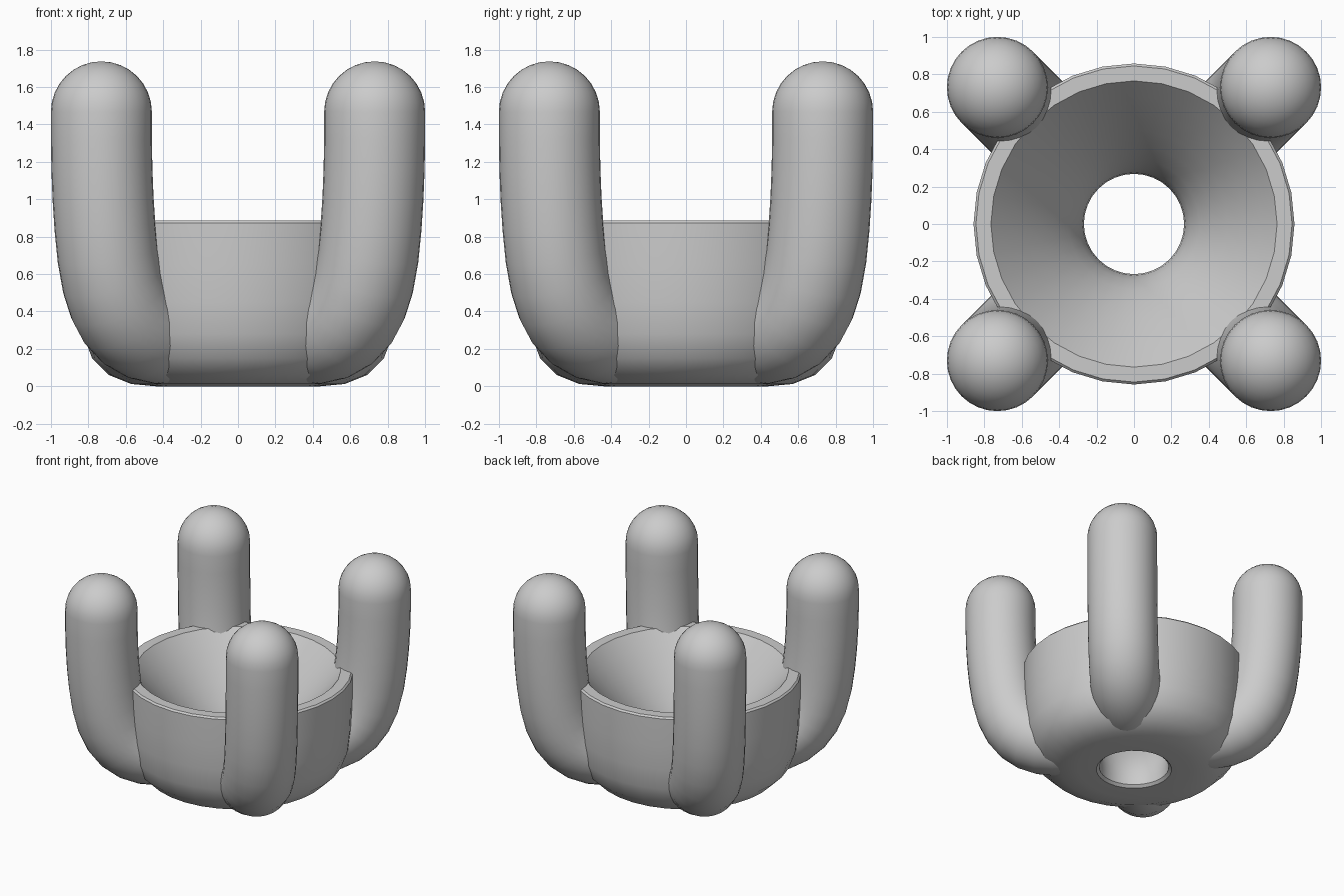
import bpy, bmesh, math
from mathutils import Vector

if "Cube" in bpy.data.objects:
    bpy.data.objects.remove(bpy.data.objects["Cube"])

grey = bpy.data.materials.new("plain grey")
grey.diffuse_color = (0.6, 0.6, 0.6, 1)
grey.use_nodes = True
grey.node_tree.nodes["Principled BSDF"].inputs["Base Color"].default_value = grey.diffuse_color


def make_object(name, bm):
    bmesh.ops.recalc_face_normals(bm, faces=bm.faces)
    mesh = bpy.data.meshes.new(name)
    bm.to_mesh(mesh)
    bm.free()
    mesh.materials.append(grey)
    obj = bpy.data.objects.new(name, mesh)
    bpy.context.collection.objects.link(obj)
    bpy.ops.object.select_all(action='DESELECT')
    obj.select_set(True)
    bpy.context.view_layer.objects.active = obj
    bpy.ops.object.shade_smooth_by_angle(angle=math.radians(35))
    return obj


def bridge(bm, rings):
    for a, b in zip(rings, rings[1:]):
        n = len(a)
        for i in range(n):
            j = (i + 1) % n
            bm.faces.new((a[i], a[j], b[j], b[i]))


def lathe(name, profile, segs=32):
    bm = bmesh.new()
    rings = []
    for r, z in profile:
        rings.append([bm.verts.new((r * math.cos(math.tau * i / segs),
                                    r * math.sin(math.tau * i / segs), z))
                      for i in range(segs)])
    bridge(bm, rings + rings[:1])
    return make_object(name, bm)


# Bowl: rounded outside, horn-shaped funnel inside, round drain hole
funnel = [(0.765, 0.885), (0.68, 0.785), (0.59, 0.675), (0.5, 0.56), (0.42, 0.45),
          (0.35, 0.34), (0.3, 0.24), (0.275, 0.15), (0.268, 0.08), (0.268, 0.02)]
outside = [(0.29, 0.0), (0.44, 0.0), (0.57, 0.012), (0.69, 0.06), (0.78, 0.15),
           (0.83, 0.28), (0.85, 0.45), (0.858, 0.65), (0.858, 0.872), (0.845, 0.885)]
lathe("bowl", funnel + outside)

# Fingers: bent round tubes with domed tips, one on each diagonal
R = 0.27
path = [(0.53, 0.282), (0.6, 0.284), (0.7, 0.3), (0.78, 0.333), (0.85, 0.387),
        (0.905, 0.46), (0.95, 0.56), (0.985, 0.7), (1.006, 0.85), (1.02, 1.0),
        (1.029, 1.16), (1.033, 1.32), (1.033, 1.467)]


def finger(name, angle, segs=32):
    out = Vector((math.cos(angle), math.sin(angle), 0))
    side = Vector((-math.sin(angle), math.cos(angle), 0))
    up = Vector((0, 0, 1))
    pts = [out * r + up * z for r, z in path]
    bm = bmesh.new()
    rings = []

    def ring(centre, tangent, radius):
        normal = side.cross(tangent)
        rings.append([bm.verts.new(centre + radius * (
            side * math.cos(math.tau * i / segs) + normal * math.sin(math.tau * i / segs)))
            for i in range(segs)])

    for i, p in enumerate(pts):
        t = pts[min(i + 1, len(pts) - 1)] - pts[max(i - 1, 0)]
        ring(p, up if i == len(pts) - 1 else t.normalized(), R)
    # domed tip
    for k in range(1, 8):
        a = k * math.pi / 16
        ring(pts[-1] + up * R * math.sin(a), up, R * math.cos(a))
    bridge(bm, rings)
    bm.faces.new(rings[0])
    tip = bm.verts.new(pts[-1] + up * R)
    for i in range(segs):
        bm.faces.new((rings[-1][i], rings[-1][(i + 1) % segs], tip))
    return make_object(name, bm)


for i, label in enumerate(("back_right", "back_left", "front_left", "front_right")):
    finger("finger_" + label, math.radians(45 + 90 * i))
